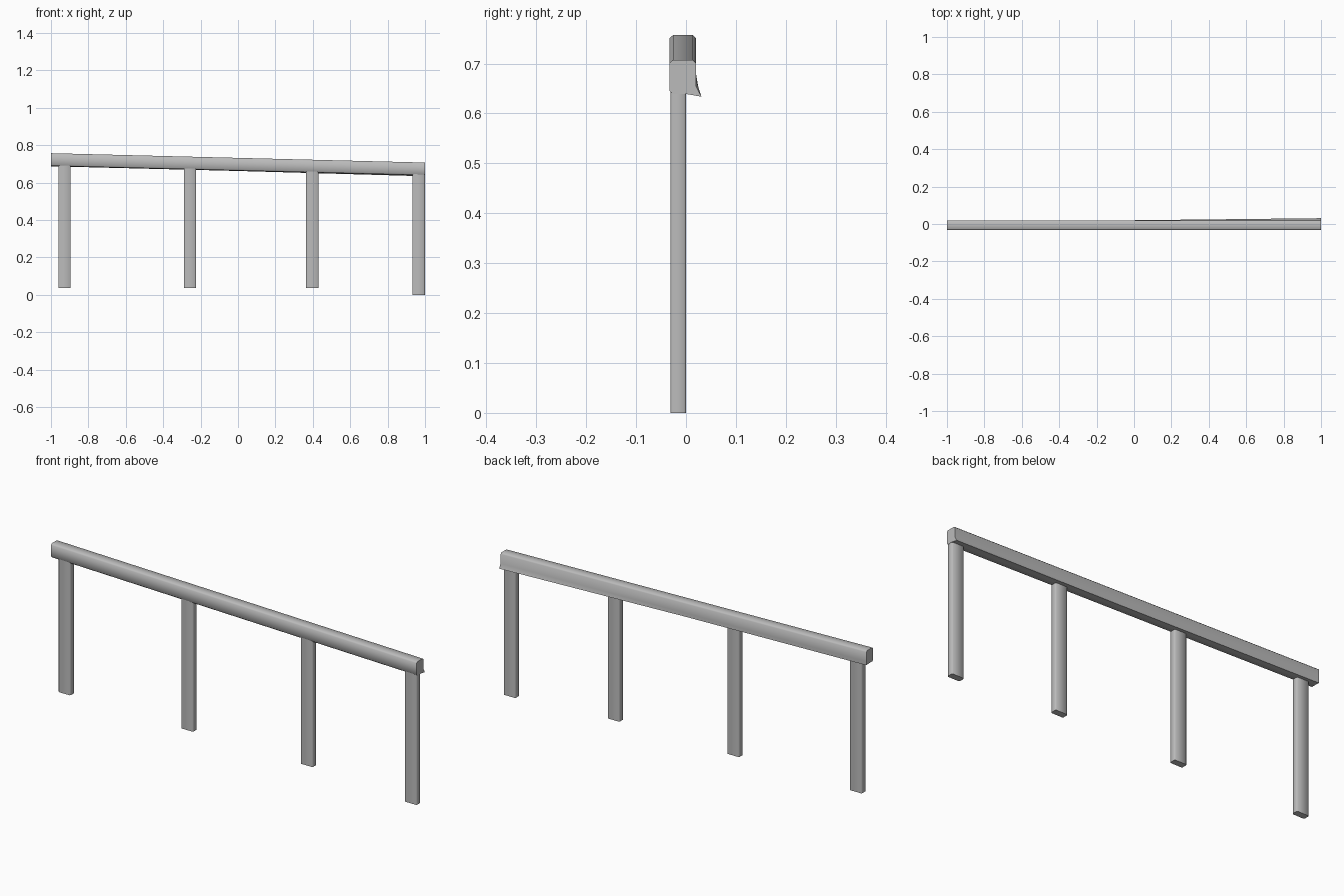
import bpy, bmesh, math

cube = bpy.data.objects.get("Cube")
if cube:
    bpy.data.objects.remove(cube)

grey = bpy.data.materials.new("grey metal")
grey.use_nodes = True
colour = (0.5, 0.5, 0.5, 1)
grey.diffuse_color = colour
grey.node_tree.nodes["Principled BSDF"].inputs["Base Color"].default_value = colour


def loft(name, rings, angle):
    """Skin matching cross-sections and cap both ends."""
    bm = bmesh.new()
    loops = [[bm.verts.new(p) for p in ring] for ring in rings]
    n = len(loops[0])
    for a, b in zip(loops, loops[1:]):
        for i in range(n):
            j = (i + 1) % n
            bm.faces.new((a[i], a[j], b[j], b[i]))
    bm.faces.new(loops[0])
    bm.faces.new(loops[-1])
    bmesh.ops.recalc_face_normals(bm, faces=bm.faces)
    mesh = bpy.data.meshes.new(name)
    bm.to_mesh(mesh)
    bm.free()
    mesh.materials.append(grey)
    obj = bpy.data.objects.new(name, mesh)
    bpy.context.collection.objects.link(obj)
    bpy.ops.object.select_all(action="DESELECT")
    obj.select_set(True)
    bpy.context.view_layer.objects.active = obj
    bpy.ops.object.shade_smooth_by_angle(angle=math.radians(angle))
    return obj


def rail_top(x):
    return 0.732 - 0.025 * x


# Sloping rail, its lower back lip flaring out towards the left end
def rail_ring(x):
    top = rail_top(x)
    flare = max(0, x) * 0.011
    profile = [(-0.026, 0), (0.014, 0), (0.02, -0.006), (0.02, -0.052),
               (0.02 + flare, -0.07 - flare * 0.3), (0, -0.068),
               (-0.027, -0.068), (-0.033, -0.062), (-0.033, -0.006)]
    return [(x, y, top + z) for y, z in profile]


loft("handrail", [rail_ring(x) for x in (-1, 0, 0.5, 1)], 50)

# Posts with narrow chamfered corners, running up into the rail
for number, (x, bottom) in enumerate([(-0.928, 0.035), (-0.257, 0.035),
                                      (0.397, 0.035), (0.966, 0)], 1):
    w, d, c = 0.033, 0.016, 0.004
    corners = [(-w, -d + c), (-w + c, -d), (w - c, -d), (w, -d + c),
               (w, d - c), (w - c, d), (-w + c, d), (-w, d - c)]
    top = rail_top(x) - 0.06
    loft(f"post_{number}", [[(x + px, py - 0.0155, z) for px, py in corners]
                            for z in (bottom, top)], 50)
